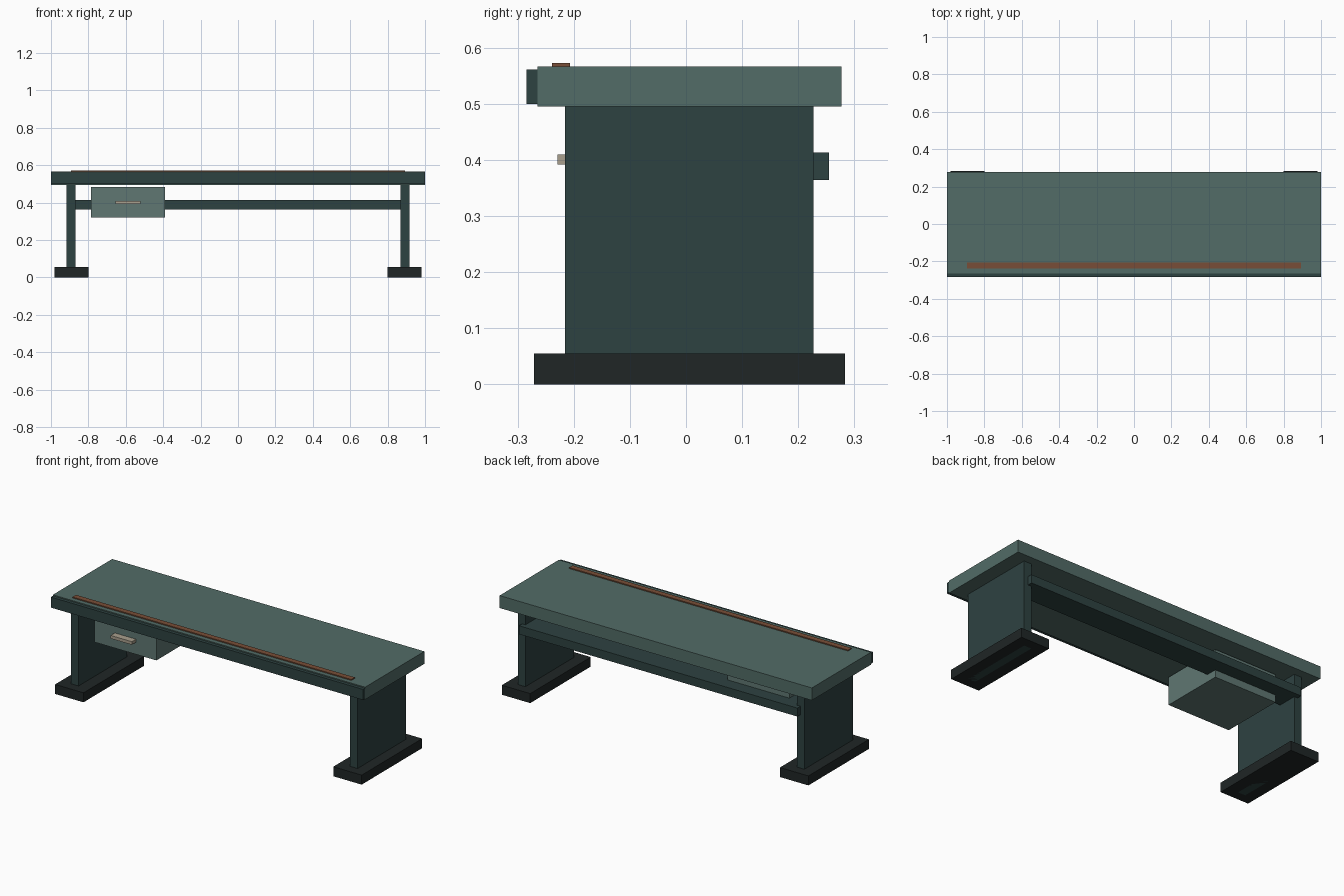
import bpy, bmesh
from mathutils import Vector

if "Cube" in bpy.data.objects:
    bpy.data.objects.remove(bpy.data.objects["Cube"])


def material(name, rgb):
    m = bpy.data.materials.new(name)
    m.diffuse_color = (*rgb, 1.0)
    m.use_nodes = True
    m.node_tree.nodes["Principled BSDF"].inputs["Base Color"].default_value = m.diffuse_color
    return m


sage = material("sage", (0.085, 0.15, 0.135))
light_sage = material("light_sage", (0.115, 0.185, 0.17))
dark_green = material("dark_green", (0.027, 0.054, 0.053))
charcoal = material("charcoal", (0.014, 0.019, 0.019))
copper = material("copper", (0.19, 0.076, 0.038))
brass = material("brass", (0.40, 0.35, 0.27))


def box(name, x, y, z, mat):
    """Box from (min, max) ranges on each axis."""
    lo, hi = Vector((x[0], y[0], z[0])), Vector((x[1], y[1], z[1]))
    centre, size = (lo + hi) / 2, hi - lo
    bm = bmesh.new()
    bmesh.ops.create_cube(bm, size=1)
    bmesh.ops.scale(bm, vec=size, verts=bm.verts)
    mesh = bpy.data.meshes.new(name)
    bm.to_mesh(mesh)
    bm.free()
    mesh.materials.append(mat)
    obj = bpy.data.objects.new(name, mesh)
    obj.location = centre
    bpy.context.collection.objects.link(obj)
    return obj


# Worktop with front edge trim and inlay strip
box("desk_top", (-1, 1), (-0.265, 0.277), (0.495, 0.567), sage)
box("front_trim", (-1, 1), (-0.284, -0.265), (0.50, 0.561), dark_green)
box("inlay_strip", (-0.893, 0.893), (-0.239, -0.207), (0.566, 0.573), copper)

# Panel legs on broad feet
for side, s in (("left", -1), ("right", 1)):
    box(side + "_leg", sorted((s * 0.87, s * 0.917)), (-0.216, 0.227), (0.0, 0.495), dark_green)
    box(side + "_foot", sorted((s * 0.80, s * 0.982)), (-0.271, 0.283), (0.0, 0.055), charcoal)

# Rear stretcher shelf
box("rear_stretcher", (-0.892, 0.892), (0.115, 0.255), (0.364, 0.413), dark_green)

# Hanging drawer and its pull
box("drawer", (-0.787, -0.389), (-0.191, 0.178), (0.322, 0.484), light_sage)
box("drawer_handle", (-0.655, -0.52), (-0.229, -0.188), (0.392, 0.41), brass)
